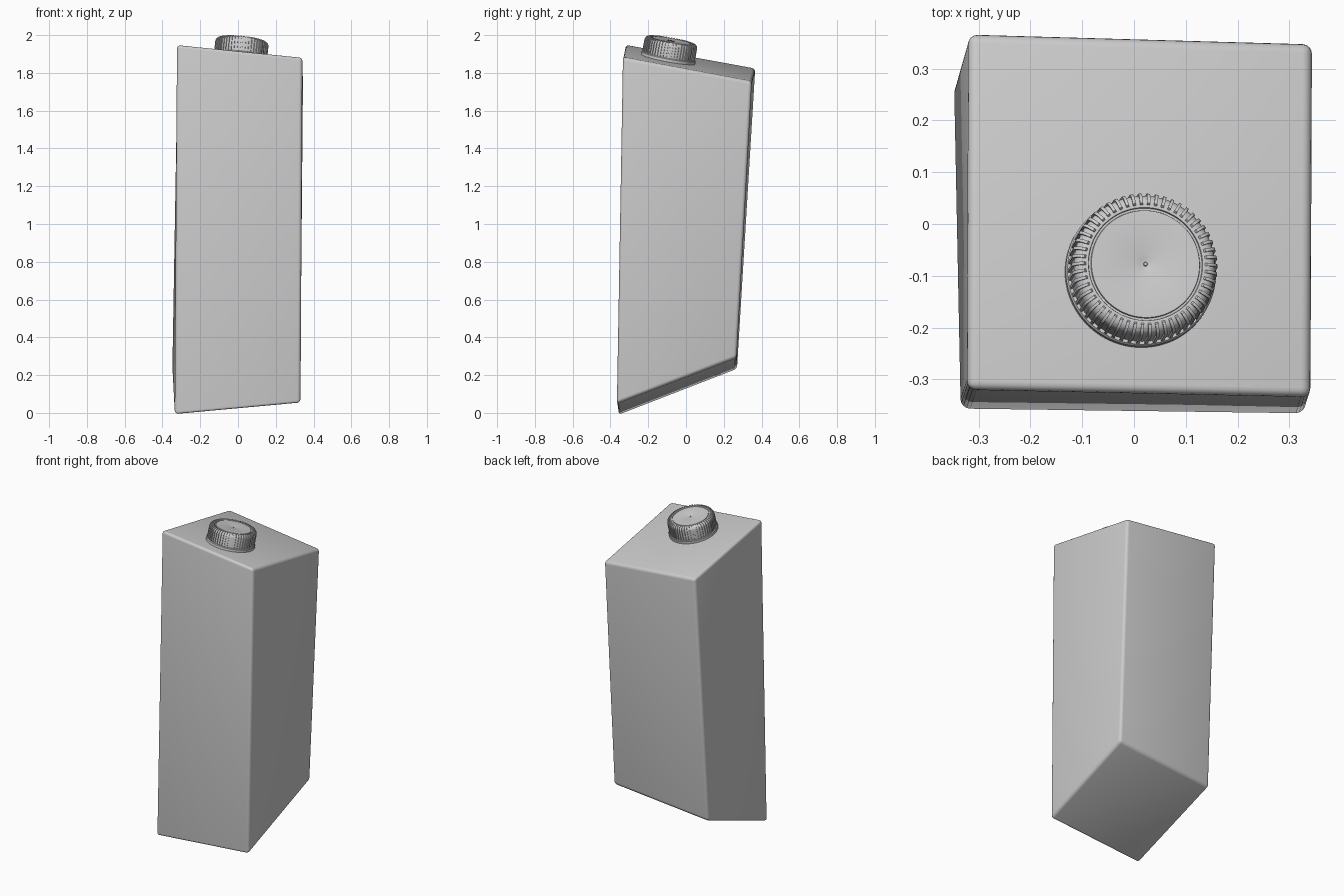
import bpy, bmesh, math
from mathutils import Vector, Matrix

cube = bpy.data.objects.get("Cube")
if cube:
    bpy.data.objects.remove(cube, do_unlink=True)

grey = bpy.data.materials.new("plain_grey")
grey.use_nodes = True
colour = (0.6, 0.6, 0.6, 1)
grey.diffuse_color = colour
grey.node_tree.nodes["Principled BSDF"].inputs["Base Color"].default_value = colour


def finish(bm, name, angle=35, matrix=None):
    """Turn a bmesh into a smooth-shaded object."""
    bmesh.ops.recalc_face_normals(bm, faces=bm.faces)
    if matrix:
        bm.transform(matrix)
    mesh = bpy.data.meshes.new(name)
    bm.to_mesh(mesh)
    bm.free()
    mesh.materials.append(grey)
    obj = bpy.data.objects.new(name, mesh)
    bpy.context.collection.objects.link(obj)
    bpy.ops.object.select_all(action='DESELECT')
    obj.select_set(True)
    bpy.context.view_layer.objects.active = obj
    bpy.ops.object.shade_smooth_by_angle(angle=math.radians(angle))
    return obj


# Leaning container: a box with each corner pulled, then softly bevelled
corners = {
    (-1, -1, -1): (-0.335, -0.357, -0.011),
    (1, -1, -1): (0.331, -0.366, 0.05),
    (1, 1, -1): (0.331, 0.268, 0.292),
    (-1, 1, -1): (-0.348, 0.27, 0.232),
    (-1, -1, 1): (-0.323, -0.32, 1.95),
    (1, -1, 1): (0.341, -0.334, 1.883),
    (1, 1, 1): (0.344, 0.348, 1.755),
    (-1, 1, 1): (-0.32, 0.367, 1.825),
}
bm = bmesh.new()
bmesh.ops.create_cube(bm, size=2)
for v in bm.verts:
    v.co = corners[tuple(round(c) for c in v.co)]
bmesh.ops.bevel(bm, geom=bm.edges[:], offset=0.018, segments=4,
                profile=0.5, affect='EDGES')
finish(bm, "container_body")

# Cap frame: stands square on the sloping top
top = [Vector(corners[k]) for k in ((-1, -1, 1), (1, -1, 1), (-1, 1, 1))]
normal = (top[1] - top[0]).cross(top[2] - top[0]).normalized()
base = Vector((0.012, -0.095, 0))
base.z = top[0].z - (normal.xy.dot(base.xy - top[0].xy)) / normal.z
frame = Matrix.Translation(base) @ Vector((0, 0, 1)).rotation_difference(normal).to_matrix().to_4x4()


def lathe(points, name, steps=100):
    bm = bmesh.new()
    verts = [bm.verts.new((r, 0, z)) for r, z in points]
    edges = [bm.edges.new(pair) for pair in zip(verts, verts[1:])]
    bmesh.ops.spin(bm, geom=verts + edges, cent=(0, 0, 0), axis=(0, 0, 1),
                   angle=math.tau, steps=steps)
    bmesh.ops.remove_doubles(bm, verts=bm.verts, dist=0.0002)
    return finish(bm, name, matrix=frame)


def arc(r, z, size, n=5):
    """Rounded outer shoulder from the side wall to the top."""
    return [(r - size + size * math.cos(a), z - size + size * math.sin(a))
            for a in (math.pi / 2 * i / n for i in range(n + 1))]


# Cap: base lip, wall, shoulder, ring groove and dimpled top
lathe([(0, -0.01), (0.146, -0.01), (0.146, 0.014), (0.143, 0.018), (0.137, 0.018)]
      + arc(0.137, 0.1, 0.02)
      + [(0.111, 0.1), (0.11, 0.096), (0.106, 0.096), (0.105, 0.1),
         (0.018, 0.1), (0.012, 0.098), (0.004, 0.097),
         (0.004, 0.1), (0.003, 0.101), (0, 0.101)], "cap")

# Grip ribs: a narrow strip running up the wall and over the shoulder
RIBS, WIDTH = 54, 0.006
outline = [(0.134, 0.016), (0.142, 0.018)] + arc(0.1415, 0.103, 0.022) + [(0.116, 0.1), (0.115, 0.097)]
bm = bmesh.new()
for i in range(RIBS):
    turn = Matrix.Rotation(math.tau * i / RIBS, 4, 'Z')
    sides = [[bm.verts.new(turn @ Vector((r, s * WIDTH / 2, z))) for r, z in outline]
             for s in (-1, 1)]
    bm.faces.new(sides[0])
    bm.faces.new(sides[1])
    for j in range(len(outline)):
        k = (j + 1) % len(outline)
        bm.faces.new((sides[0][j], sides[0][k], sides[1][k], sides[1][j]))
finish(bm, "cap_grip_ribs", matrix=frame)
